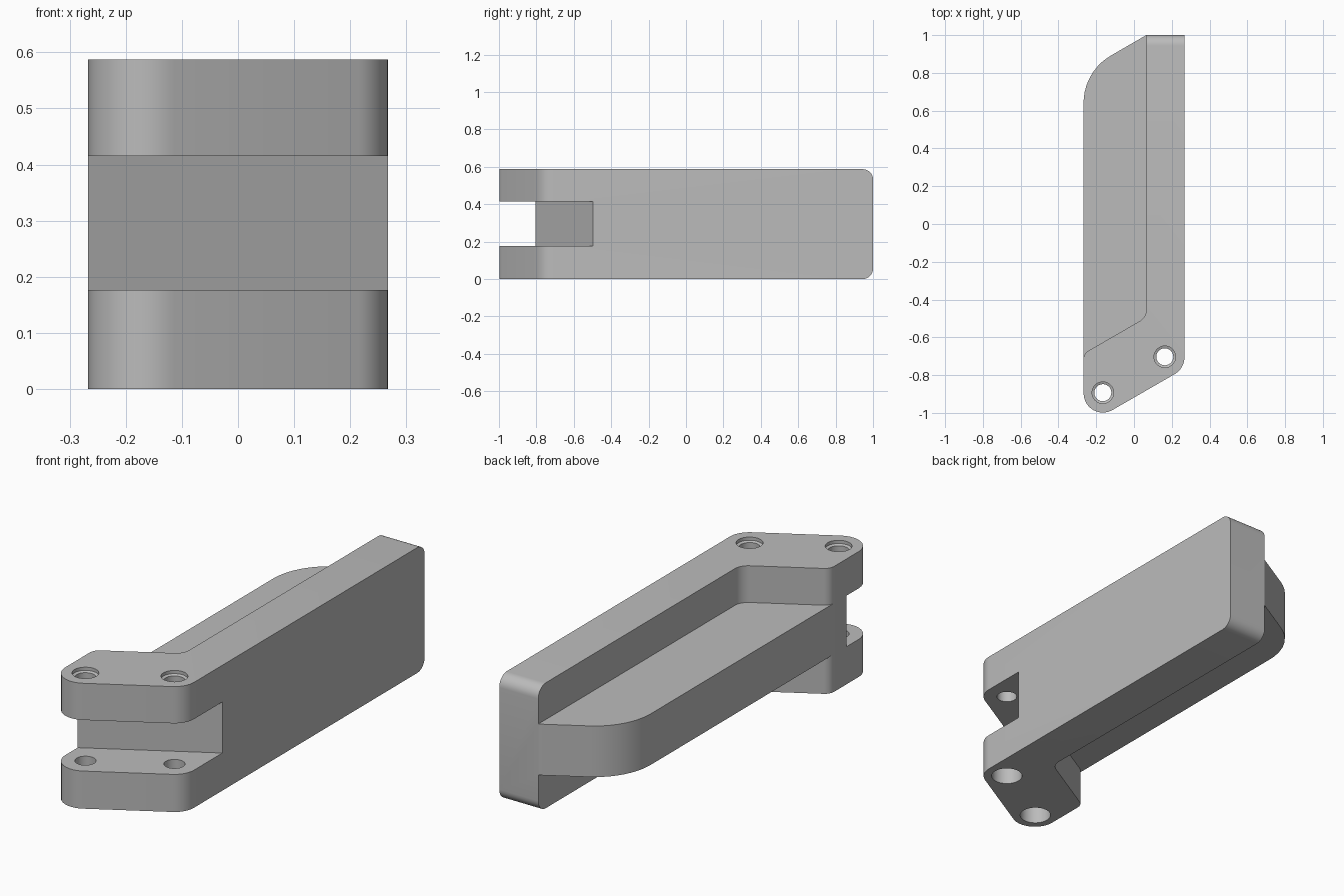
import bpy, bmesh, math
from mathutils import Vector

old = bpy.data.objects.get("Cube")
if old:
    bpy.data.objects.remove(old, do_unlink=True)

HEIGHT, SLOT_LOW, SLOT_HIGH = 0.587, 0.176, 0.415
SIDE, STEP = 0.267, 0.065          # half width, inner face of the plate
SLOPE = math.tan(math.radians(30))

grey = bpy.data.materials.new("plain grey")
grey.use_nodes = True
colour = (0.5, 0.5, 0.5, 1)
grey.diffuse_color = colour
grey.node_tree.nodes["Principled BSDF"].inputs["Base Color"].default_value = colour


def rounded(corners, steps=10):
    """Outline from (x, y, radius) corners, each rounded by its radius."""
    out = []
    for i, (x, y, r) in enumerate(corners):
        p = Vector((x, y))
        if r == 0:
            out.append(p)
            continue
        a = (Vector(corners[i - 1][:2]) - p).normalized()
        b = (Vector(corners[(i + 1) % len(corners)][:2]) - p).normalized()
        half = a.angle(b) / 2
        centre = p + (a + b).normalized() * (r / math.sin(half))
        start = p + a * (r / math.tan(half)) - centre
        end = p + b * (r / math.tan(half)) - centre
        turn = start.angle_signed(end)
        for k in range(steps + 1):
            t = -turn * k / steps
            c, s = math.cos(t), math.sin(t)
            out.append(centre + Vector((c * start.x - s * start.y, s * start.x + c * start.y)))
    return out


def finish(name, bm):
    bmesh.ops.recalc_face_normals(bm, faces=bm.faces)
    mesh = bpy.data.meshes.new(name)
    bm.to_mesh(mesh)
    bm.free()
    mesh.materials.append(grey)
    obj = bpy.data.objects.new(name, mesh)
    bpy.context.collection.objects.link(obj)
    return obj


def prism(name, corners, low, high, round_end=0):
    bm = bmesh.new()
    base = bm.faces.new([bm.verts.new((p.x, p.y, low)) for p in rounded(corners)])
    top = bmesh.ops.extrude_face_region(bm, geom=[base])["geom"]
    bmesh.ops.translate(bm, vec=(0, 0, high - low),
                        verts=[v for v in top if isinstance(v, bmesh.types.BMVert)])
    if round_end:
        ends = [e for e in bm.edges if all(v.co.y > 0.999 for v in e.verts)
                and abs(e.verts[0].co.z - e.verts[1].co.z) < 0.001]
        bmesh.ops.bevel(bm, geom=ends, offset=round_end, segments=8, profile=0.5, affect='EDGES')
    return finish(name, bm)


def lathe(name, x, y, profile, sides=40):
    """Closed turned solid from (radius, z) rings."""
    bm = bmesh.new()
    rings = [[bm.verts.new((x + r * math.cos(math.tau * k / sides),
                            y + r * math.sin(math.tau * k / sides), z))
              for k in range(sides)] for r, z in profile]
    bm.faces.new(rings[0])
    bm.faces.new(rings[-1])
    for lower, upper in zip(rings, rings[1:]):
        for k in range(sides):
            j = (k + 1) % sides
            bm.faces.new((lower[k], lower[j], upper[j], upper[k]))
    return finish(name, bm)


def combine(body, tool, operation):
    mod = body.modifiers.new(operation, 'BOOLEAN')
    mod.operation, mod.solver, mod.object = operation, 'EXACT', tool
    bpy.context.view_layer.objects.active = body
    bpy.ops.object.modifier_apply(modifier=mod.name)
    bpy.data.objects.remove(tool, do_unlink=True)


# Upright plate with the slanted hinge end
body = prism("hinge_arm", [
    (STEP, 1, 0), (STEP, -0.494, 0.07), (-SIDE, -0.686, 0.05),
    (-SIDE, -1.073, 0.102), (SIDE, -0.765, 0.102), (SIDE, 1, 0)], 0, HEIGHT, 0.055)

# Side rib at mid height
rib = prism("side_rib", [
    (STEP, 1, 0), (-SIDE, 0.808, 0.29), (-SIDE, -0.75, 0),
    (0.16, -0.5, 0), (0.16, 0.9, 0)], SLOT_LOW, SLOT_HIGH)
combine(body, rib, 'UNION')

# Slanted slot between the two hinge cheeks
wall = lambda x: -0.497 + (x - SIDE) * SLOPE
slot = prism("slot_cutter", [
    (-0.5, wall(-0.5), 0), (0.5, wall(0.5), 0), (0.5, -1.5, 0), (-0.5, -1.5, 0)],
    SLOT_LOW, SLOT_HIGH)
combine(body, slot, 'DIFFERENCE')

# Pin holes: wide bore below, narrow shank, chamfered top
for x, y in ((-0.165, -0.893), (0.163, -0.703)):
    pin = lathe("pin_cutter", x, y, [
        (0.069, -0.05), (0.069, 0.1), (0.045, 0.1), (0.045, HEIGHT - 0.02),
        (0.057, HEIGHT - 0.015), (0.057, HEIGHT + 0.05)])
    combine(body, pin, 'DIFFERENCE')

bpy.ops.object.select_all(action='DESELECT')
body.select_set(True)
bpy.context.view_layer.objects.active = body
bpy.ops.object.shade_smooth_by_angle(angle=math.radians(30))
